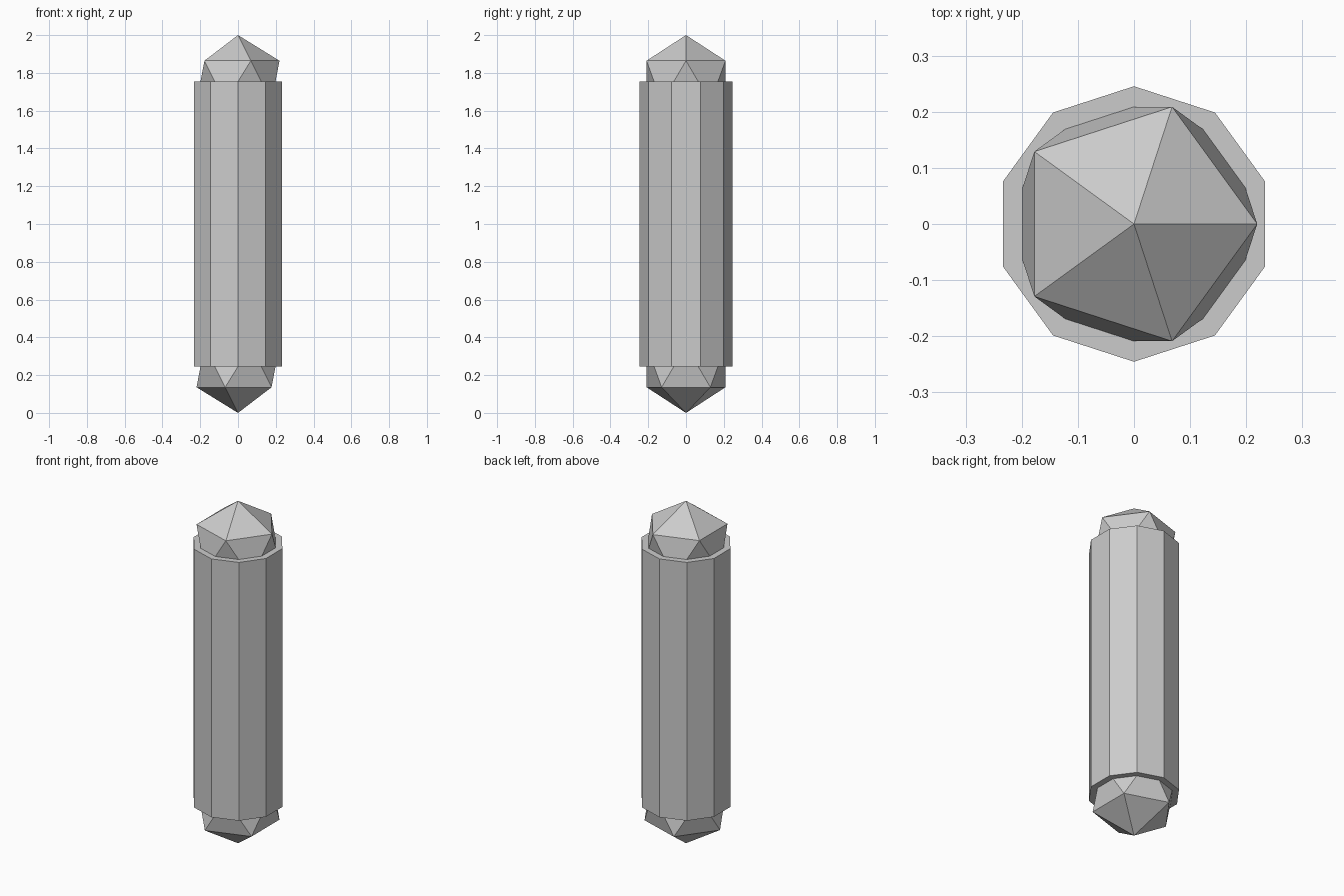
import bpy

if "Cube" in bpy.data.objects:
    bpy.data.objects.remove(bpy.data.objects["Cube"])

R = 0.2455      # shared radius of shaft and end gems
HEIGHT = 2.0


def end_gem(name, z):
    # Icosahedron half sunk into the shaft end
    bpy.ops.mesh.primitive_ico_sphere_add(subdivisions=1, radius=R, location=(0, 0, z))
    bpy.context.object.name = name


# Ten-sided shaft
bpy.ops.mesh.primitive_cylinder_add(vertices=10, radius=R, depth=HEIGHT - 2 * R,
                                    location=(0, 0, HEIGHT / 2))
bpy.context.object.name = "shaft"

# Pointed ends
end_gem("bottom_tip", R)
end_gem("top_tip", HEIGHT - R)
